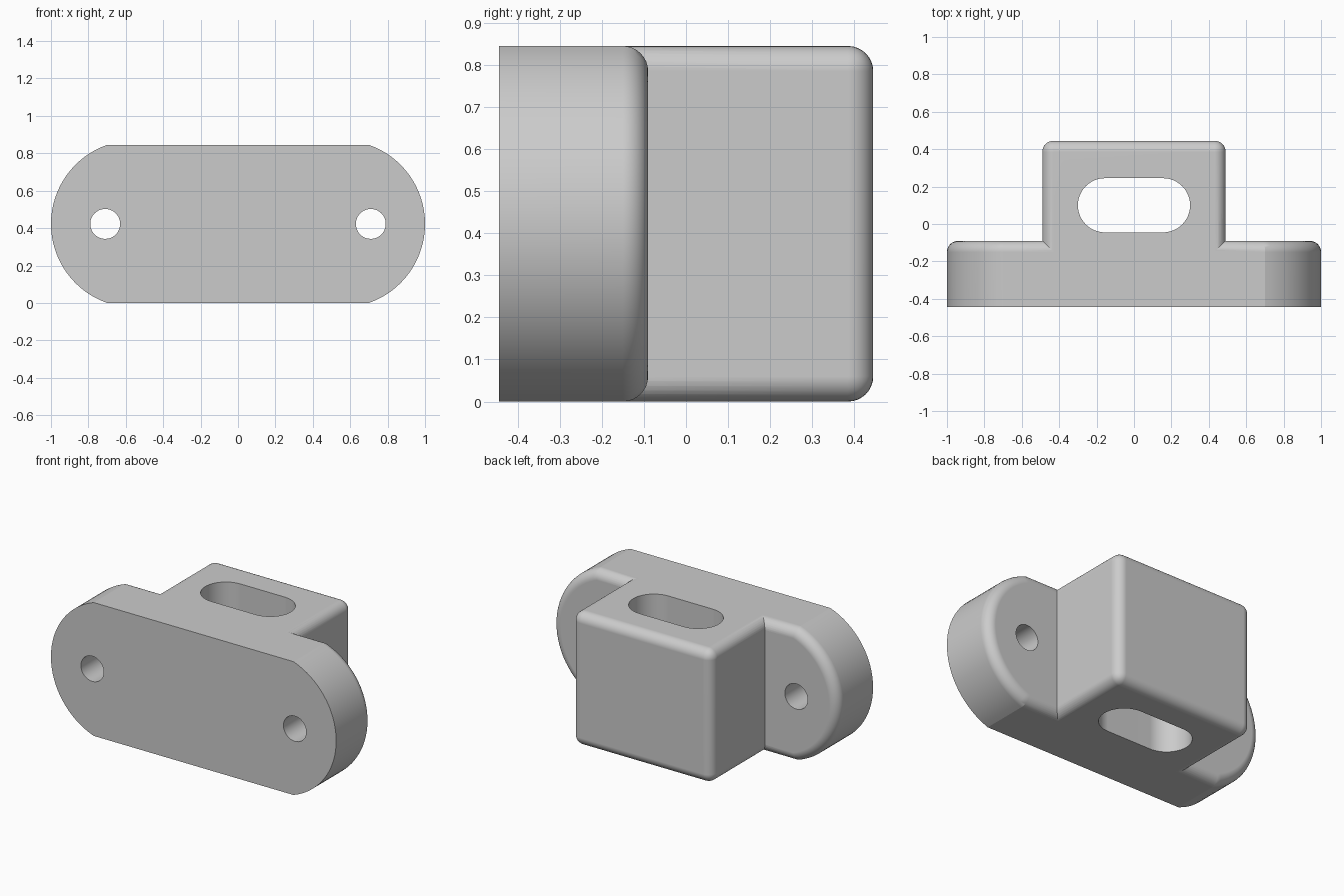
import bpy
import bmesh
from math import cos, sin, pi, atan2, radians
from mathutils import Matrix

cube = bpy.data.objects.get("Cube")
if cube:
    bpy.data.objects.remove(cube)

HEIGHT = 0.845
MID = HEIGHT / 2
FRONT, STEP, BACK = -0.445, -0.09, 0.445
FILLET = 0.06

grey = bpy.data.materials.new("light grey")
grey.use_nodes = True
grey.diffuse_color = (0.6, 0.6, 0.6, 1)
grey.node_tree.nodes["Principled BSDF"].inputs["Base Color"].default_value = (0.6, 0.6, 0.6, 1)


def arc(cx, cy, r, start, end, steps):
    angles = [start + (end - start) * i / steps for i in range(steps + 1)]
    return [(cx + r * cos(a), cy + r * sin(a)) for a in angles]


def prism(name, points, axis, low, high, fillet=None):
    """Extrude a closed outline along y or z; fillet picks the edges to round."""
    place = (lambda u, v, d: (u, d, v)) if axis == "y" else (lambda u, v, d: (u, v, d))
    bm = bmesh.new()
    base = bm.faces.new([bm.verts.new(place(u, v, low)) for u, v in points])
    top = bmesh.ops.extrude_face_region(bm, geom=[base])["geom"]
    for v in top:
        if isinstance(v, bmesh.types.BMVert):
            v.co["xyz".index(axis)] = high
    bmesh.ops.recalc_face_normals(bm, faces=bm.faces)
    if fillet:
        edges = [e for e in bm.edges if fillet(e)]
        bmesh.ops.bevel(bm, geom=edges, offset=FILLET, segments=8,
                        profile=0.5, affect="EDGES", clamp_overlap=True)
    mesh = bpy.data.meshes.new(name)
    bm.to_mesh(mesh)
    bm.free()
    mesh.materials.append(grey)
    obj = bpy.data.objects.new(name, mesh)
    bpy.context.collection.objects.link(obj)
    return obj


def combine(target, other, operation):
    mod = target.modifiers.new(operation.lower(), "BOOLEAN")
    mod.object, mod.operation, mod.solver = other, operation, "EXACT"
    bpy.context.view_layer.objects.active = target
    bpy.ops.object.modifier_apply(modifier=mod.name)
    bpy.data.objects.remove(other)


# Mounting plate: flat top and bottom, bowed ends, rounded back rim
end_x, end_r = 0.5525, 0.4475
half = atan2(MID, 0.1475)
outline = (arc(end_x, MID, end_r, -half, half, 32)
           + arc(-end_x, MID, end_r, pi - half, pi + half, 32))
bracket = prism("mounting_bracket", outline, "y", FRONT, STEP,
                lambda e: all(abs(v.co.y - STEP) < 1e-4 for v in e.verts))

# Block standing out from the back of the plate
w = 0.49
block = prism("block", [(-w, 0), (w, 0), (w, HEIGHT), (-w, HEIGHT)], "y", -0.3, BACK,
              lambda e: any(v.co.y > 0 for v in e.verts))
combine(bracket, block, "UNION")

# Long slot through the block
slot_r, slot_y, slot_x = 0.145, 0.1, 0.155
slot = prism("slot_cutter", arc(slot_x, slot_y, slot_r, -pi / 2, pi / 2, 24)
             + arc(-slot_x, slot_y, slot_r, pi / 2, 3 * pi / 2, 24), "z", -0.2, 1.1)
combine(bracket, slot, "DIFFERENCE")

# Screw holes through the plate
for side in (-1, 1):
    hole = prism("hole_cutter", arc(side * 0.71, MID, 0.08, 0, 2 * pi, 40)[:-1], "y", -0.7, 0.2)
    combine(bracket, hole, "DIFFERENCE")

# Smooth rounded surfaces with crisp edges
bpy.ops.object.select_all(action="DESELECT")
bracket.select_set(True)
bpy.context.view_layer.objects.active = bracket
bpy.ops.object.shade_smooth_by_angle(angle=radians(18))
normals = bracket.modifiers.new("even shading", "WEIGHTED_NORMAL")
normals.keep_sharp = True
